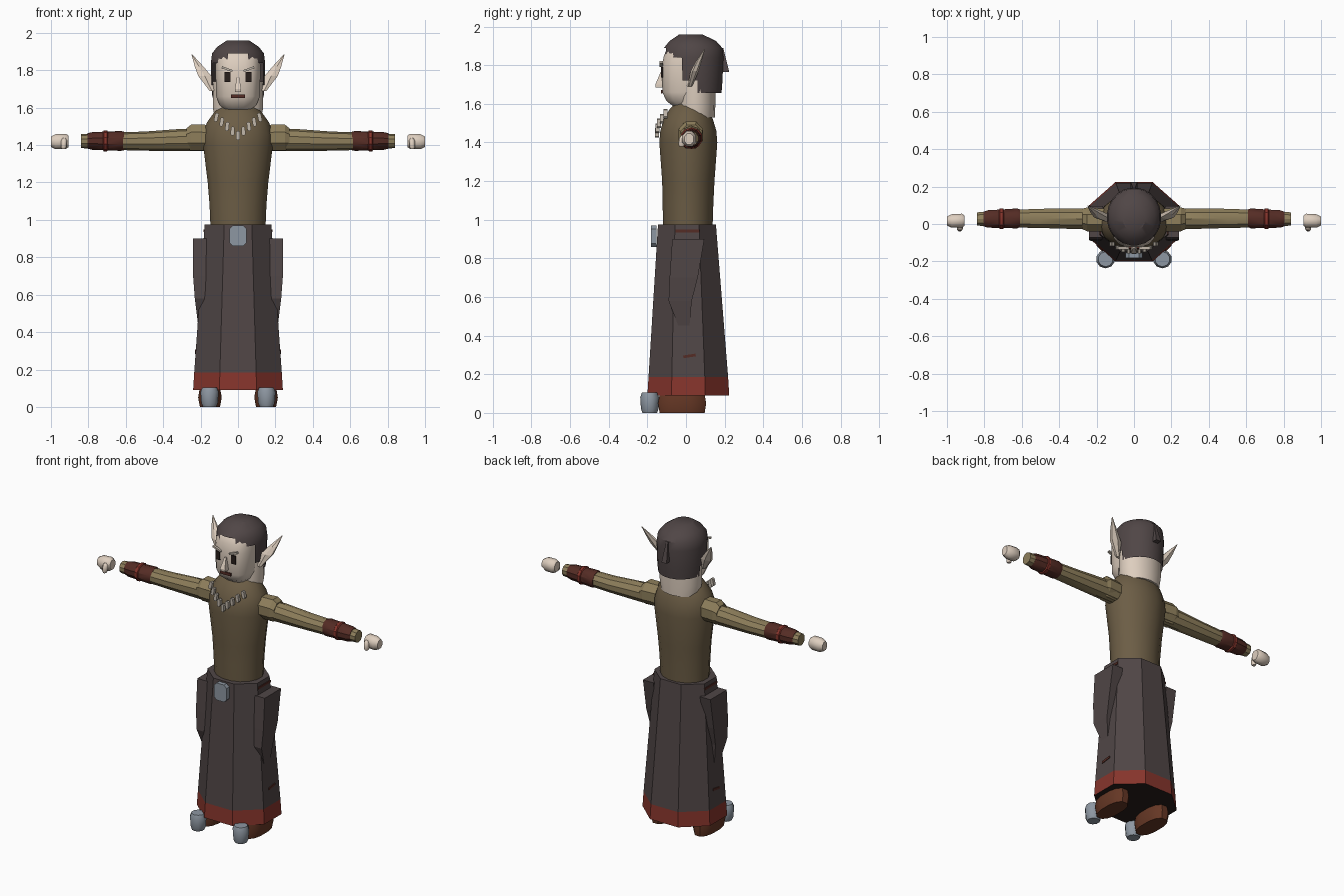
import bpy, bmesh, math
from mathutils import Matrix

if "Cube" in bpy.data.objects:
    bpy.data.objects.remove(bpy.data.objects["Cube"], do_unlink=True)


def mat(name, *rgb):
    m = bpy.data.materials.new(name)
    m.use_nodes = True
    m.diffuse_color = (*rgb, 1)
    m.node_tree.nodes["Principled BSDF"].inputs["Base Color"].default_value = (*rgb, 1)
    return m


CHARCOAL = mat("charcoal", .08, .061, .061)
BROWN = mat("tunic brown", .15, .11, .06)
OLIVE = mat("sleeve olive", .27, .21, .105)
RED = mat("trim red", .24, .035, .025)
MAROON = mat("maroon leather", .09, .025, .018)
SKIN = mat("pale skin", .73, .62, .52)
METAL = mat("blue grey metal", .27, .31, .36)
SHOE = mat("shoe brown", .13, .038, .018)
DARK = mat("dark lining", .02, .013, .011)
TOOTH = mat("bone", .54, .48, .41)


def finish(name, bm, mats, smooth):
    bmesh.ops.recalc_face_normals(bm, faces=bm.faces)
    me = bpy.data.meshes.new(name)
    bm.to_mesh(me)
    bm.free()
    for m in mats:
        me.materials.append(m)
    ob = bpy.data.objects.new(name, me)
    bpy.context.collection.objects.link(ob)
    if smooth:
        bpy.context.view_layer.objects.active = ob
        bpy.ops.object.select_all(action='DESELECT')
        ob.select_set(True)
        bpy.ops.object.shade_smooth_by_angle(angle=math.radians(smooth))
    return ob


def loft(name, rings, *mats, n=12, axis='z', p=2, smooth=35, side=1, caps=True, rule=None, cut=None):
    """Rings are (along, centre a, centre b, radius a, radius b); a, b are x, y or y, z."""
    bm = bmesh.new()
    grown = 1 / math.cos(math.pi / n) if n < 9 else 1
    rows = []
    for t, a, b, ra, rb in rings:
        row = []
        for i in range(n):
            ang = 2 * math.pi * (i + .5) / n
            c, s = math.cos(ang), math.sin(ang)
            u = a + ra * grown * math.copysign(abs(c) ** (2 / p), c)
            v = b + rb * grown * math.copysign(abs(s) ** (2 / p), s)
            co = (u, v, t) if axis == 'z' else (t, u, v)
            row.append(bm.verts.new((co[0] * side, co[1], co[2])))
        rows.append(row)
    for r, q in zip(rows, rows[1:]):
        for i in range(n):
            j = (i + 1) % n
            bm.faces.new((r[i], r[j], q[j], q[i]))
    if caps:
        bm.faces.new(rows[0])
        bm.faces.new(rows[-1])
    if cut:
        gone = [f for f in bm.faces if cut(f.calc_center_median())]
        bmesh.ops.delete(bm, geom=gone, context='FACES')
    if rule:
        bm.normal_update()
        for f in bm.faces:
            f.material_index = rule(f)
    return finish(name, bm, mats, smooth)


def box(name, centre, size, m, tilt=0, axis='Y', bevel=0):
    bm = bmesh.new()
    bmesh.ops.create_cube(bm, size=1)
    bmesh.ops.scale(bm, vec=size, verts=bm.verts)
    if bevel:
        edges = [e for e in bm.edges if abs(e.verts[0].co.y - e.verts[1].co.y) > .001]
        bmesh.ops.bevel(bm, geom=edges, offset=bevel, segments=1, affect='EDGES')
    bmesh.ops.transform(bm, matrix=Matrix.Translation(centre) @ Matrix.Rotation(tilt, 4, axis), verts=bm.verts)
    return finish(name, bm, [m], 0)


# Long octagonal skirt with red hem and dark underside
loft("skirt", [(.09, 0, .012, .24, .212), (.185, 0, .012, .234, .206), (.975, 0, .005, .178, .15)],
     CHARCOAL, RED, DARK, n=8, smooth=0,
     rule=lambda f: 0 if f.calc_center_median().z > .19 else 2 if len(f.verts) > 4 else 1)
box("belt_buckle", (0, -.167, .915), (.09, .028, .11), METAL, bevel=.018)

# Tunic body
loft("tunic", [(.96, 0, .01, .15, .13), (1.08, 0, .01, .155, .134), (1.2, 0, .012, .165, .138),
               (1.4, 0, .012, .19, .153), (1.46, 0, .012, .188, .148), (1.52, 0, .012, .17, .13),
               (1.575, 0, .015, .13, .1), (1.6, 0, .015, .1, .075)], BROWN, n=16)

# Head, neck and nose
loft("neck", [(1.53, 0, .05, .125, .1), (1.6, 0, .052, .138, .1), (1.74, 0, .052, .138, .1)], SKIN, n=14)
loft("head", [(1.59, 0, .015, .075, .085), (1.615, 0, .012, .1, .115), (1.66, 0, .012, .118, .136),
              (1.8, 0, .012, .122, .138), (1.85, 0, .012, .12, .128), (1.885, 0, .02, .115, .12),
              (1.92, 0, .025, .09, .09)], SKIN, n=16, p=2.8)
loft("nose", [(1.685, 0, -.135, .017, .022), (1.7, 0, -.137, .017, .022), (1.765, 0, -.123, .006, .008)],
     SKIN, n=4, p=2, smooth=0)
box("mouth", (0, -.126, 1.662), (.075, .009, .018), MAROON)

# Hair cap, opened around the face and ears


def face_opening(c):
    return ((c.y < -.02 and c.z < 1.84) or (c.y < .05 and c.z < 1.72)
            or (c.y < -.05 and abs(c.x) < .065 and c.z < 1.89))


loft("hair", [(1.655, 0, .04, .138, .145), (1.72, 0, .04, .143, .15), (1.84, 0, .038, .146, .157),
              (1.89, 0, .037, .14, .152), (1.925, 0, .035, .112, .122), (1.96, 0, .025, .06, .06)],
     CHARCOAL, n=24, cut=lambda c: face_opening(c) or c.z < 1.66)
loft("hair_tail", [(1.765, 0, .208, .018, .016), (1.89, 0, .185, .006, .008)], CHARCOAL, n=4, smooth=0)

# Bone tooth necklace
for i in range(-4, 5):
    x = i * .029
    box("necklace_tooth", (x, -.15 + 3.2 * x * x, 1.45 + .85 * abs(x)), (.02, .02, .048), TOOTH,
        tilt=-x * 2, bevel=.006)

for s, label in ((1, "left"), (-1, "right")):
    # Face details and ears
    box(label + "_eye", (s * .056, -.124, 1.763), (.03, .009, .054), DARK)
    box(label + "_brow", (s * .058, -.128, 1.806), (.06, .016, .011), TOOTH, tilt=-s * .35)
    loft(label + "_ear", [(1.69, .14, .02, .012, .01), (1.77, .178, .045, .035, .018),
                          (1.82, .208, .066, .023, .013), (1.885, .247, .097, .002, .002)],
         SKIN, n=6, side=s, smooth=0)

    # Arm: shoulder cap, sleeve, cuff and ring
    loft(label + "_shoulder", [(.14, .02, 1.44, .06, .068), (.25, .025, 1.44, .064, .07),
                               (.275, .027, 1.435, .055, .055)], OLIVE, n=8, axis='x', side=s, smooth=0)
    loft(label + "_sleeve", [(.17, .027, 1.427, .058, .06), (.3, .028, 1.427, .058, .06),
                             (.5, .03, 1.421, .054, .051), (.7, .028, 1.421, .048, .046),
                             (.84, .027, 1.421, .037, .037)], OLIVE, n=10, axis='x', side=s)
    loft(label + "_cuff", [(.61, .03, 1.422, .05, .05), (.625, .03, 1.422, .056, .053),
                           (.71, .028, 1.422, .052, .05), (.78, .027, 1.422, .049, .047),
                           (.805, .027, 1.422, .041, .041)], MAROON, n=10, axis='x', side=s)
    loft(label + "_cuff_ring", [(.695, .028, 1.422, .05, .05), (.7, .028, 1.422, .058, .056),
                                (.717, .028, 1.422, .058, .056), (.722, .028, 1.422, .05, .05)],
         RED, n=10, axis='x', side=s)

    # Separate hand with thumb
    loft(label + "_hand", [(.905, .018, 1.42, .027, .03), (.92, .018, 1.42, .037, .04),
                           (.975, .016, 1.418, .036, .04), (1.0, .016, 1.418, .024, .028)],
         SKIN, n=8, axis='x', side=s, smooth=50)
    loft(label + "_thumb", [(1.378, .932, -.022, .01, .012), (1.39, .932, -.024, .015, .016),
                            (1.425, .93, -.018, .015, .016), (1.438, .93, -.012, .008, .01)],
         SKIN, n=8, side=s, smooth=50)

    # Hip pouch and small side straps
    loft(label + "_pouch", [(.43, .2, -.008, .012, .024), (.58, .205, -.03, .026, .06),
                            (.7, .203, -.012, .037, .073), (.9, .203, .012, .037, .083)],
         CHARCOAL, n=4, side=s, smooth=0)
    box(label + "_hip_strap", (s * .178, .007, .942), (.014, .125, .014), MAROON)
    box(label + "_lower_strap", (s * .224, .018, .295), (.014, .065, .014), MAROON, tilt=.15, axis='X')

    # Shoe with metal toe cap
    loft(label + "_shoe", [(0, .15, -.02, .055, .12), (.05, .15, -.02, .065, .128),
                           (.105, .15, -.02, .055, .118)], SHOE, n=12, side=s, p=2.5)
    loft(label + "_toe_cap", [(0, .152, -.188, .037, .038), (.02, .152, -.188, .046, .045),
                              (.08, .152, -.188, .051, .049), (.105, .152, -.188, .04, .04)],
         METAL, n=10, side=s)
